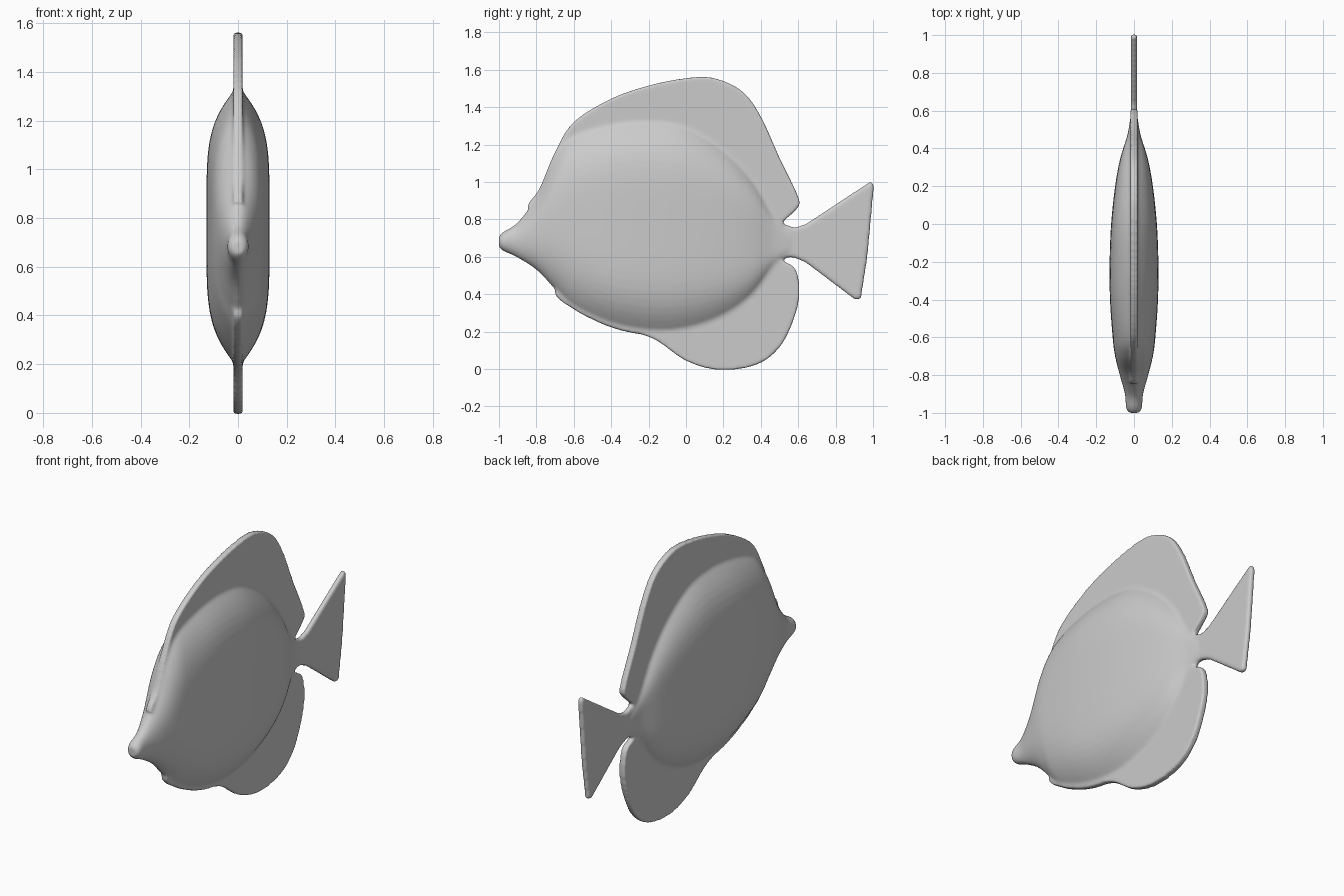
import bpy
import bmesh
from math import cos, sin, pi, copysign
from mathutils import Vector

if "Cube" in bpy.data.objects:
    bpy.data.objects.remove(bpy.data.objects["Cube"])

# Single flat colour
grey = bpy.data.materials.new("plain grey")
grey.use_nodes = True
colour = (0.6, 0.6, 0.6, 1)
grey.diffuse_color = colour
grey.node_tree.nodes["Principled BSDF"].inputs["Base Color"].default_value = colour


def spline(points, steps, closed):
    """Smooth curve through points of any dimension."""
    points = [Vector(p) for p in points]
    count = len(points)

    def pick(i):
        return points[i % count] if closed else points[max(0, min(i, count - 1))]

    result = []
    for i in range(count if closed else count - 1):
        a, b, c, d = (pick(i + k) for k in (-1, 0, 1, 2))
        for s in range(steps):
            t = s / steps
            result.append(b + (c - a) * t / 2
                          + (a - b * 2.5 + c * 2 - d / 2) * t * t
                          + (b * 3 - a - c * 3 + d) * t ** 3 / 2)
    if not closed:
        result.append(points[-1])
    return result


def plate(bm, outline, half):
    """Thin fin standing on the centre plane."""
    sides = [[bm.verts.new((x, p[0], p[1])) for p in outline] for x in (-half, half)]
    bm.faces.new(sides[0])
    bm.faces.new(reversed(sides[1]))
    bridge(bm, *sides)


def bridge(bm, one, two):
    for i in range(len(one)):
        j = (i + 1) % len(one)
        bm.faces.new((one[i], two[i], two[j], one[j]))


def section(station, sides):
    """Oval at the snout, flaring into a thin crest along the flanks."""
    y, bottom, top, width = station
    blend = max(0, min(1, (y + 0.9) / 0.6))
    blend = blend * blend * (3 - 2 * blend)
    power, flare = 2 + 3 * blend, 0.5 + 0.8 * blend
    ring = []
    for i in range(sides):
        angle = 2 * pi * (i + 0.5) / sides
        t = sin(angle)
        x = width * max(0, 1 - abs(t) ** power) ** flare
        x = copysign(max(x, 0.004), cos(angle))
        ring.append((x, y, (top + bottom) / 2 + t * (top - bottom) / 2))
    return ring


bm = bmesh.new()

# Body: stations of y, bottom, top, half width
stations = [(-1, .65, .71, .025), (-.975, .63, .735, .042), (-.9, .595, .785, .048),
            (-.8, .53, .92, .075), (-.7, .425, 1.14, .1), (-.6, .32, 1.26, .113),
            (-.4, .22, 1.33, .127), (-.2, .18, 1.35, .129), (0, .19, 1.32, .121),
            (.2, .26, 1.2, .1), (.35, .37, 1.04, .072), (.47, .53, .84, .035),
            (.56, .61, .74, .02)]
rings = [[bm.verts.new(p) for p in section(s, 64)] for s in spline(stations, 6, False)]
for near, far in zip(rings, rings[1:]):
    bridge(bm, near, far)
bm.faces.new(rings[0])
bm.faces.new(reversed(rings[-1]))

# Top fin
top_fin = [(-.84, .85), (-.78, .97), (-.7, 1.16), (-.6, 1.32), (-.4, 1.445), (-.2, 1.515),
           (0, 1.555), (.15, 1.555), (.3, 1.485), (.4, 1.35), (.5, 1.13), (.6, .92),
           (.595, .86), (.53, .8), (.48, .76), (.2, .8), (-.2, .8), (-.6, .8)]
plate(bm, spline(top_fin, 6, True), 0.019)

# Bottom fin
bottom_fin = [(-.7, .43), (-.6, .32), (-.4, .225), (-.18, .165), (0, .045), (.18, -.004),
              (.38, .025), (.51, .13), (.59, .31), (.605, .44), (.58, .54), (.5, .585),
              (.4, .65), (0, .6), (-.5, .6)]
plate(bm, spline(bottom_fin, 6, True), 0.019)

# Tail fin
tail = [(.4, .62), (.5, .6), (.58, .595), (.64, .57), (.905, .37), (.935, .375), (.97, .6),
        (1.005, .98), (.99, 1.005), (.64, .775), (.58, .755), (.5, .785), (.4, .72)]
plate(bm, tail, 0.017)

bmesh.ops.recalc_face_normals(bm, faces=bm.faces)
mesh = bpy.data.meshes.new("fish_body_and_fins")
bm.to_mesh(mesh)
bm.free()
mesh.materials.append(grey)
fish = bpy.data.objects.new("fish_body_and_fins", mesh)
bpy.context.collection.objects.link(fish)

# Merge the parts into one soft skin
skin = fish.modifiers.new("skin", "REMESH")
skin.mode = "VOXEL"
skin.voxel_size = 0.009
skin.use_smooth_shade = True
soften = fish.modifiers.new("soften", "SMOOTH")
soften.factor = 0.5
soften.iterations = 8
